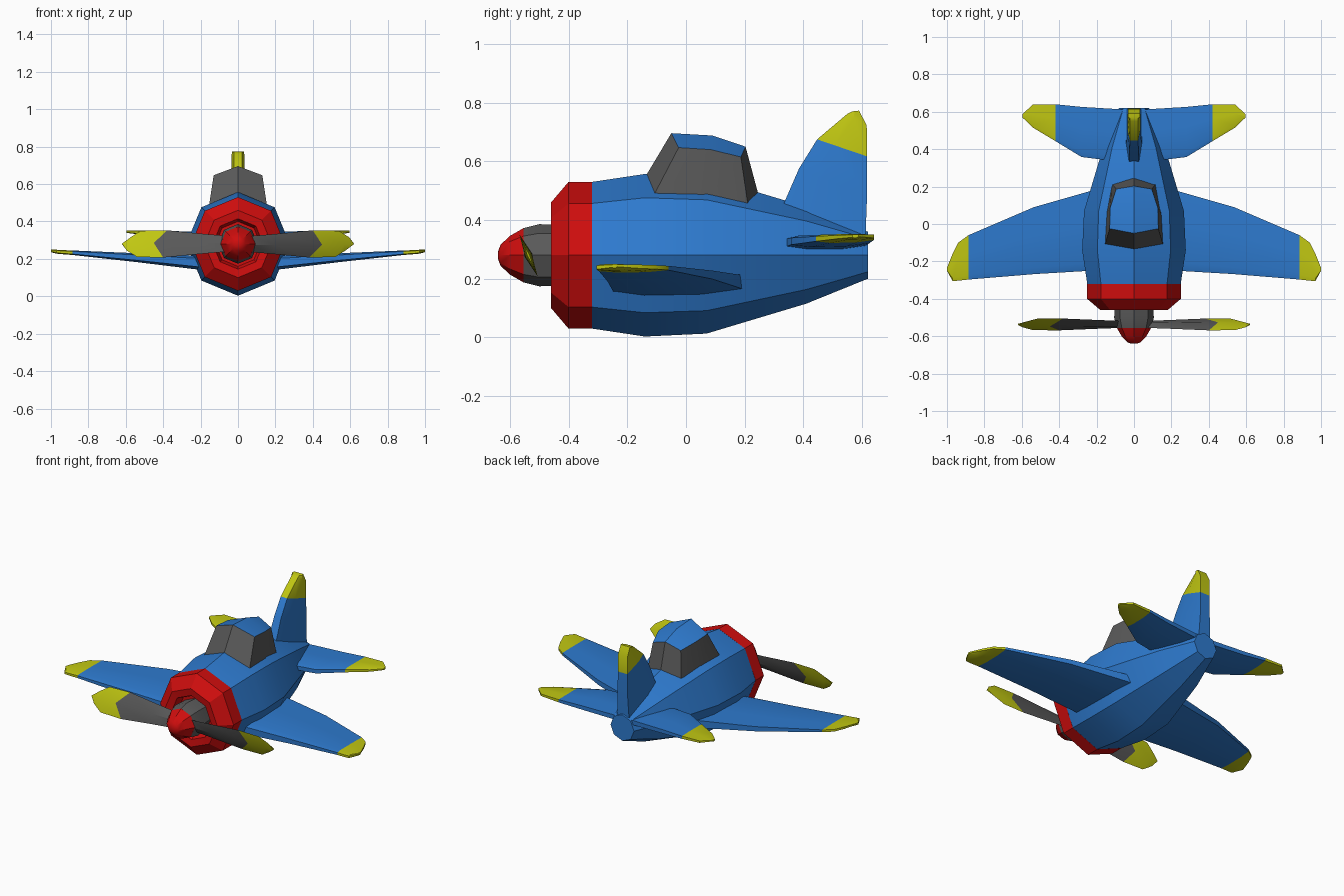
import bpy, bmesh, math

if "Cube" in bpy.data.objects:
    bpy.data.objects.remove(bpy.data.objects["Cube"], do_unlink=True)


def material(name, rgb):
    m = bpy.data.materials.new(name)
    m.use_nodes = True
    m.diffuse_color = (*rgb, 1)
    m.node_tree.nodes["Principled BSDF"].inputs["Base Color"].default_value = (*rgb, 1)
    return m


BLUE = material("blue paint", (0.027, 0.195, 0.62))
RED = material("red paint", (0.62, 0.004, 0.004))
YELLOW = material("yellow paint", (0.53, 0.57, 0.006))
GREY = material("dark grey", (0.10, 0.10, 0.10))
AXIS_Z = 0.28


def finish(name, bm, mats):
    """Turn a bmesh into an object, smooth except at sharp edges."""
    bmesh.ops.recalc_face_normals(bm, faces=bm.faces)
    mesh = bpy.data.meshes.new(name)
    bm.to_mesh(mesh)
    bm.free()
    for m in mats:
        mesh.materials.append(m)
    ob = bpy.data.objects.new(name, mesh)
    bpy.context.collection.objects.link(ob)
    bpy.ops.object.select_all(action='DESELECT')
    ob.select_set(True)
    bpy.context.view_layer.objects.active = ob
    bpy.ops.object.shade_smooth_by_angle(angle=math.radians(30))
    return ob


def loft(name, rings, mats, change=99):
    """Skin closed rings; bands from index 'change' on use the second material."""
    bm = bmesh.new()
    loops = [[bm.verts.new(p) for p in r] for r in rings]
    n = len(loops[0])
    for i in range(len(loops) - 1):
        a, b = loops[i], loops[i + 1]
        for k in range(n):
            f = bm.faces.new((a[k], a[(k + 1) % n], b[(k + 1) % n], b[k]))
            f.material_index = int(i >= change)
    bm.faces.new(loops[0])
    bm.faces.new(loops[-1]).material_index = int(len(loops) > change)
    return finish(name, bm, mats)


def lathe(name, profile, mat):
    """Eight-sided body around the long axis from (y, radius) pairs."""
    rings = [[(r * math.sin(k * math.pi / 4), y, AXIS_Z + r * math.cos(k * math.pi / 4))
              for k in range(8)] for y, r in profile]
    return loft(name, rings, [mat])


# Body, cowling, hub and spinner
lathe("fuselage", [(-0.32, 0.25), (-0.14, 0.277), (0.07, 0.267),
                   (0.41, 0.165), (0.62, 0.08)], BLUE)
lathe("cowling", [(-0.32, 0.2505), (-0.40, 0.2505), (-0.46, 0.18),
                  (-0.455, 0.135), (-0.41, 0.12)], RED)
lathe("propeller_hub", [(-0.38, 0.10), (-0.50, 0.106), (-0.555, 0.092)], GREY)
lathe("spinner", [(-0.553, 0.093), (-0.60, 0.066), (-0.632, 0.036), (-0.64, 0.015)], RED)

# Wings and tailplanes: (x, leading y, trailing y, bottom z, top z)
AIRFOIL = [(0, 0.2), (0.25, 0), (0.7, 0.06), (1, 0.35),
           (1, 0.95), (0.6, 1), (0.1, 1), (0, 0.8)]
WING = [(0.15, -0.245, 0.20, 0.135, 0.215), (0.535, -0.268, 0.09, 0.182, 0.23),
        (0.885, -0.297, -0.06, 0.221, 0.245), (0.94, -0.303, -0.10, 0.225, 0.247),
        (0.97, -0.305, -0.16, 0.228, 0.249), (1.0, -0.25, -0.235, 0.236, 0.25)]
TAIL = [(0.05, 0.33, 0.612, 0.296, 0.342), (0.28, 0.358, 0.626, 0.308, 0.347),
        (0.42, 0.443, 0.64, 0.322, 0.35), (0.54, 0.515, 0.64, 0.332, 0.352),
        (0.595, 0.568, 0.588, 0.339, 0.351)]


def surface(name, stations, side):
    rings = [[(side * x, y0 + (y1 - y0) * u, z0 + (z1 - z0) * v) for u, v in AIRFOIL]
             for x, y0, y1, z0, z1 in stations]
    loft(name, rings, [BLUE, YELLOW], 2)


for label, side in (("left", 1), ("right", -1)):
    surface(label + "_wing", WING, side)
    surface(label + "_tailplane", TAIL, side)

# Tail fin: (leading y, leading z, trailing y, trailing z, half thickness)
FIN = [(0.30, 0.38, 0.61, 0.29, 0.045), (0.385, 0.575, 0.617, 0.48, 0.036),
       (0.447, 0.675, 0.617, 0.617, 0.034), (0.55, 0.762, 0.616, 0.722, 0.034),
       (0.565, 0.77, 0.59, 0.773, 0.033)]
fin_rings = []
for y0, z0, y1, z1, h in FIN:
    def at(u, w):
        return (w * h, y0 + (y1 - y0) * u, z0 + (z1 - z0) * u)
    fin_rings.append([at(0, -0.65), at(0.35, -1), at(1, -0.95),
                      at(1, 0.95), at(0.35, 1), at(0, 0.65)])
loft("tail_fin", fin_rings, [BLUE, YELLOW], 2)

# Propeller blades: (edge x, centre x, half chord, half thickness)
BLADE = [(0.06, 0.06, 0.045, 0.014), (0.20, 0.20, 0.058, 0.014),
         (0.40, 0.45, 0.079, 0.012), (0.54, 0.57, 0.076, 0.009),
         (0.595, 0.62, 0.038, 0.004)]
for label, side in (("left", 1), ("right", -1)):
    rings = []
    for xe, xc, c, t in BLADE:
        section = [(xe, c, 0), (xc, 0, -t), (xe - 0.02, -c, 0), (xc, 0, t)]
        rings.append([(side * x, -0.537 - 0.40 * a + 0.92 * b,
                       AXIS_Z + side * (0.92 * a + 0.40 * b)) for x, a, b in section])
    loft(label + "_propeller_blade", rings, [GREY, YELLOW], 2)

# Canopy: glass sides between two rings, blue ridged roof
SILL = [(0, -0.155, 0.52), (0.158, -0.12, 0.465), (0.15, 0.05, 0.445),
        (0.118, 0.215, 0.425), (0, 0.25, 0.475)]
ROOF = [(0, -0.05, 0.696), (0.13, -0.025, 0.647), (0.128, 0.085, 0.64),
        (0.095, 0.187, 0.615), (0, 0.203, 0.65)]


def mirrored(half):
    return half + [(-x, y, z) for x, y, z in half[3:0:-1]]


bm = bmesh.new()
low = [bm.verts.new(p) for p in mirrored(SILL)]
top = [bm.verts.new(p) for p in mirrored(ROOF)]
for k in range(8):
    j = (k + 1) % 8
    bm.faces.new((low[k], low[j], top[j], top[k]))
bm.faces.new(low)
ridge = bm.verts.new((0, 0.09, 0.688))
for quad in ((0, 1, 2), (2, 3, 4), (4, 5, 6), (6, 7, 0)):
    bm.faces.new([top[i] for i in quad] + [ridge]).material_index = 1
finish("canopy", bm, [GREY, BLUE])
